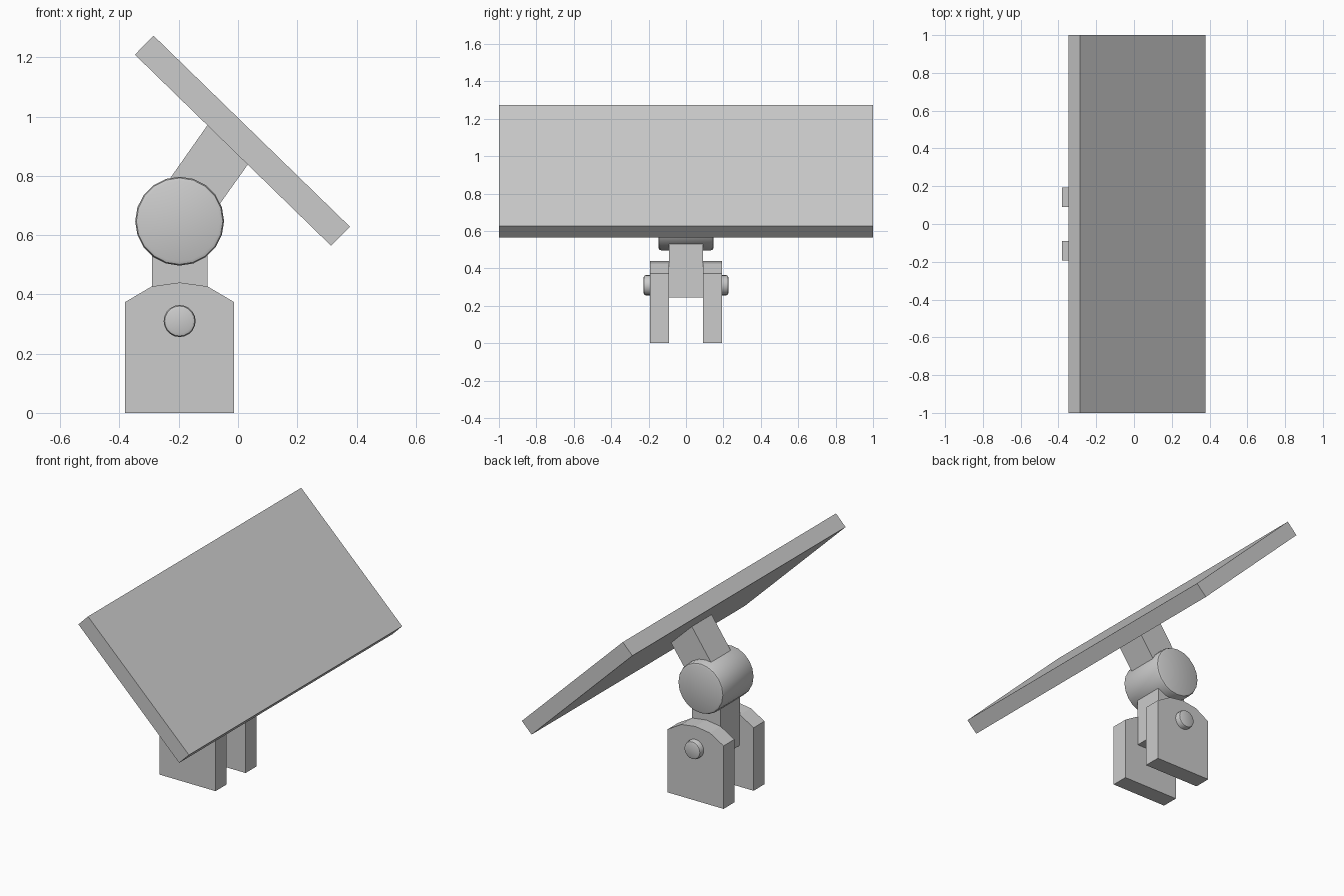
import bpy, bmesh, math

if "Cube" in bpy.data.objects:
    bpy.data.objects.remove(bpy.data.objects["Cube"])


def finish(name, bm):
    bmesh.ops.recalc_face_normals(bm, faces=bm.faces)
    me = bpy.data.meshes.new(name)
    bm.to_mesh(me)
    bm.free()
    ob = bpy.data.objects.new(name, me)
    bpy.context.collection.objects.link(ob)
    return ob


def extrude_profile(name, points, y0, y1):
    """Solid with an XZ outline running from y0 to y1."""
    bm = bmesh.new()
    face = bm.faces.new([bm.verts.new((x, y0, z)) for x, z in points])
    ext = bmesh.ops.extrude_face_region(bm, geom=[face])["geom"]
    verts = [v for v in ext if isinstance(v, bmesh.types.BMVert)]
    bmesh.ops.translate(bm, verts=verts, vec=(0, y1 - y0, 0))
    return finish(name, bm)


def round_pin(name, x, z, radius, half_len, bevel):
    """Cylinder along Y with softened rims."""
    bpy.ops.mesh.primitive_cylinder_add(vertices=20, radius=radius, depth=2 * half_len,
                                        location=(x, 0, z), rotation=(math.pi / 2, 0, 0))
    ob = bpy.context.object
    ob.name = name
    mod = ob.modifiers.new("rim", 'BEVEL')
    mod.width = bevel
    mod.segments = 2
    mod.limit_method = 'ANGLE'
    mod.angle_limit = math.radians(40)
    bpy.ops.object.modifier_apply(modifier="rim")
    bpy.ops.object.shade_smooth_by_angle(angle=math.radians(40))
    return ob


CX = -0.197  # joint axis

# Tilted panel
extrude_profile("panel", [(-0.348, 1.209), (-0.285, 1.273), (0.378, 0.628), (0.314, 0.564)], -1, 1)

# Arm from the pivot drum to the panel underside
extrude_profile("upper_arm", [(-0.103, 0.971), (0.033, 0.838), (-0.110, 0.637), (-0.262, 0.745)],
                -0.093, 0.093)

# Pivot drum
round_pin("pivot_drum", CX, 0.647, 0.15, 0.148, 0.014)

# Neck block between the bracket plates
extrude_profile("neck", [(-0.29, 0.245), (-0.103, 0.245), (-0.103, 0.62), (-0.29, 0.62)],
                -0.091, 0.091)

# Pair of bracket plates with a faceted top
half = [(0.184, 0.0), (0.184, 0.374), (0.094, 0.427)]
outline = ([(CX + dx, z) for dx, z in half] + [(CX, 0.44)]
           + [(CX - dx, z) for dx, z in reversed(half)])
for side, label in ((-1, "front"), (1, "back")):
    extrude_profile(label + "_bracket_plate", outline, side * 0.09, side * 0.192)

# Pin through the bracket
round_pin("bracket_pin", CX, 0.31, 0.054, 0.227, 0.012)
